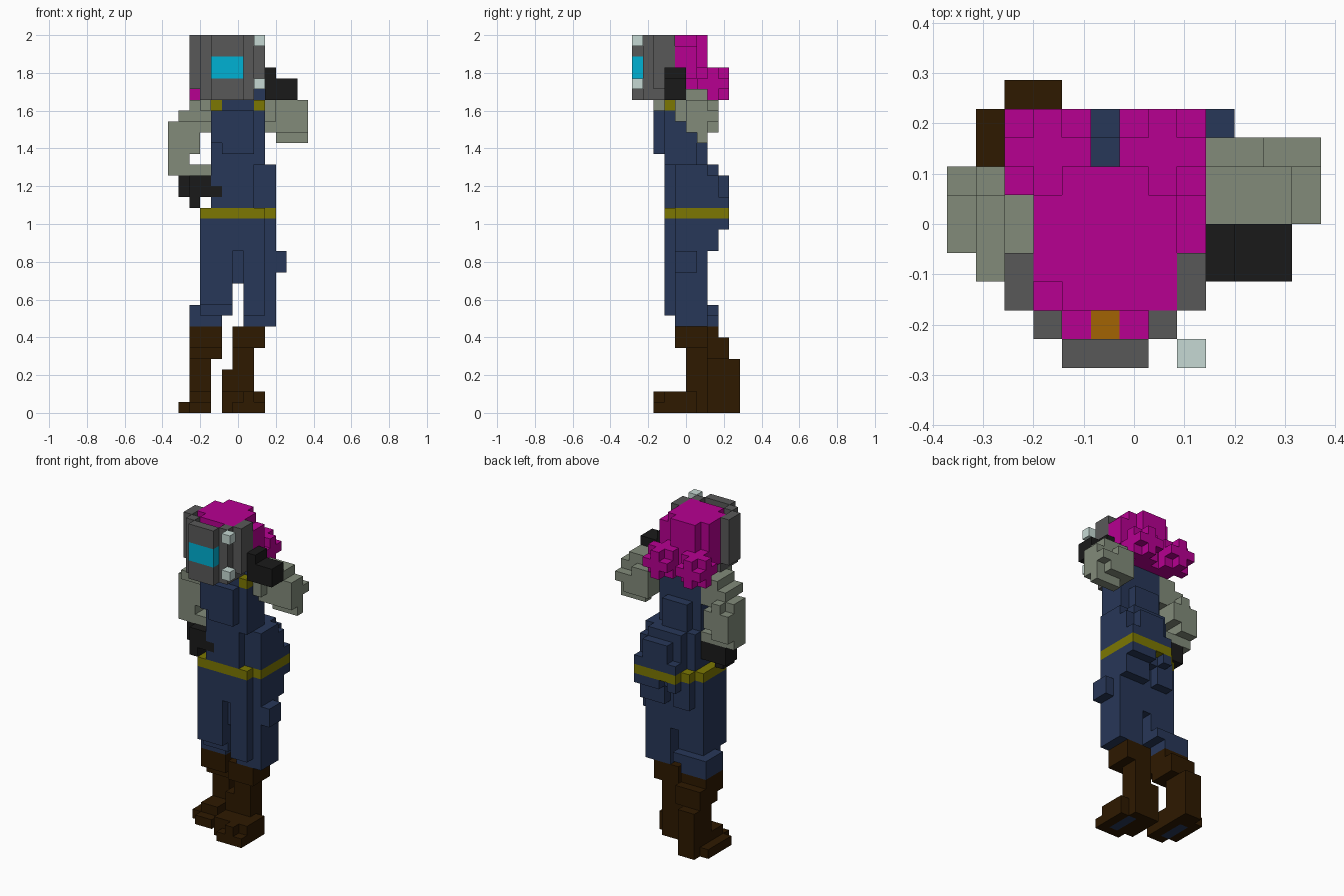
import bpy
import bmesh
from mathutils import Vector

cube = bpy.data.objects.get("Cube")
if cube:
    bpy.data.objects.remove(cube, do_unlink=True)

UNIT = 2 / 35                                   # edge of one block
CORNER = Vector((-6.5, -5, 0))                  # lowest corner, in blocks


def linear(c):
    c = c / 255
    return ((c + 0.055) / 1.055) ** 2.4 if c > 0.04 else c / 12.92


def material(name, r, g, b):
    mat = bpy.data.materials.new(name)
    mat.use_nodes = True
    color = (linear(r), linear(g), linear(b), 1)
    mat.diffuse_color = color
    shader = mat.node_tree.nodes["Principled BSDF"]
    shader.inputs["Base Color"].default_value = color
    shader.inputs["Roughness"].default_value = 0.9
    return mat


navy = material("navy cloth", 39, 55, 88)
brown = material("brown leather", 46, 25, 0)
sage = material("sage green sleeve", 130, 139, 122)
black = material("black glove", 26, 26, 26)
olive = material("olive yellow", 124, 119, 2)
grey = material("mask grey", 89, 89, 89)
cyan = material("visor cyan", 0, 177, 211)
silver = material("pale silver", 198, 217, 212)
magenta = material("magenta hair", 183, 0, 145)
tan = material("tan skin", 162, 100, 3)

blocks = {}                                     # cell -> part name
looks = {}                                      # part name -> material


def span(v):
    return range(v[0], v[1] + 1) if isinstance(v, tuple) else (v,)


def fill(part, mat, x, y, z):
    """Fill an inclusive range of cells; later parts replace earlier ones."""
    looks[part] = mat
    for i in span(x):
        for j in span(y):
            for k in span(z):
                blocks[i, j, k] = part


def ball(part, mat, x, y, z):
    """Three-cell cube without its eight corners."""
    for a in (-1, 0, 1):
        for b in (-1, 0, 1):
            for c in (-1, 0, 1):
                if a * b * c == 0:
                    fill(part, mat, x + a, y + b, z + c)


# Torso, chest and rounded hips
fill("torso", navy, x=(4, 8), y=(3, 5), z=(23, 28))
fill("torso", navy, x=(5, 7), y=6, z=(23, 25))
fill("torso", navy, x=(5, 8), y=(4, 5), z=29)
fill("chest", navy, x=(4, 7), y=2, z=(25, 27))
fill("chest", navy, x=(5, 7), y=2, z=24)
fill("waist", navy, x=(4, 7), y=(3, 6), z=(19, 22))
fill("waist", navy, x=(5, 9), y=(4, 6), z=(19, 22))
fill("waist", navy, x=(5, 8), y=7, z=(19, 22))
fill("waist", navy, x=9, y=7, z=(19, 21))
fill("waist", navy, x=(6, 8), y=8, z=(19, 21))
fill("waist", navy, x=(5, 9), y=8, z=19)
fill("hips", navy, x=(3, 8), y=(3, 6), z=(15, 17))
fill("hips", navy, x=9, y=(4, 6), z=(15, 17))
fill("hips", navy, x=(4, 9), y=7, z=17)
for x in ((4, 5), (7, 9)):
    fill("seat", navy, x=x, y=7, z=(15, 16))
for x in (5, (7, 9)):
    fill("seat", navy, x=x, y=8, z=17)

# Belt and collar straps
fill("belt", olive, x=(3, 8), y=(3, 6), z=18)
fill("belt", olive, x=9, y=(4, 6), z=18)
fill("belt", olive, x=(4, 9), y=7, z=18)
fill("belt", olive, x=(5, 9), y=8, z=18)
for x in (4, 8):
    fill("collar_strap", olive, x=x, y=3, z=28)

# Trouser legs, the right one trailing
fill("crotch", navy, x=6, y=(4, 6), z=(12, 14))
fill("right_leg", navy, x=(3, 5), y=(3, 6), z=(10, 14))
fill("right_leg", navy, x=(3, 5), y=(4, 7), z=9)
fill("right_leg", navy, x=2, y=(5, 7), z=9)
fill("right_leg", navy, x=(2, 4), y=(5, 7), z=8)
fill("left_leg", navy, x=(7, 8), y=(3, 6), z=(9, 14))
fill("left_leg", navy, x=(7, 8), y=(4, 6), z=8)
fill("left_leg", navy, x=9, y=(4, 6), z=(8, 14))
fill("hip_pouch", navy, x=10, y=(4, 5), z=(13, 14))

# Right boot, turned outward
fill("right_boot", brown, x=(2, 4), y=(5, 7), z=(6, 7))
fill("right_boot", brown, x=(2, 4), y=(6, 8), z=(5, 6))
fill("right_boot", brown, x=(2, 3), y=(7, 9), z=(0, 4))
fill("right_boot", brown, x=(2, 3), y=(5, 6), z=(0, 1))
fill("right_boot", brown, x=(2, 3), y=4, z=0)
fill("right_boot", brown, x=1, y=(5, 8), z=0)
fill("right_sole", navy, x=2, y=(5, 7), z=0)

# Left boot, planted in front
fill("left_boot", brown, x=(6, 8), y=(4, 6), z=(6, 7))
fill("left_boot", brown, x=(6, 7), y=(5, 6), z=(0, 5))
fill("left_boot", brown, x=5, y=(5, 6), z=(0, 3))
fill("left_boot", brown, x=(5, 8), y=(3, 4), z=(0, 1))
fill("left_boot", brown, x=(6, 8), y=2, z=0)
fill("left_boot", brown, x=7, y=2, z=1)
fill("left_boot", brown, x=8, y=5, z=(0, 1))
fill("left_sole", navy, x=7, y=(3, 5), z=0)

# Right arm with the hand on the hip
fill("right_sleeve", sage, x=3, y=(2, 5), z=28)
fill("right_sleeve", sage, x=2, y=(3, 5), z=28)
fill("right_sleeve", sage, x=(1, 3), y=(3, 5), z=27)
fill("right_sleeve", sage, x=(0, 3), y=(4, 5), z=26)
fill("right_sleeve", sage, x=1, y=6, z=26)
fill("right_sleeve", sage, x=(0, 2), y=(4, 6), z=(24, 25))
fill("right_sleeve", sage, x=(0, 1), y=(4, 6), z=23)
fill("right_sleeve", sage, x=(0, 3), y=(4, 5), z=22)
fill("right_glove", black, x=(1, 3), y=(4, 5), z=(20, 21))
fill("right_glove", black, x=(2, 3), y=3, z=(20, 21))
fill("right_glove", black, x=4, y=3, z=20)
fill("right_glove", black, x=2, y=(3, 4), z=19)

# Left arm raised toward the mask, with a rounded elbow
fill("left_sleeve", sage, x=9, y=4, z=(27, 28))
fill("left_sleeve", sage, x=(9, 12), y=(5, 6), z=(26, 28))
fill("left_sleeve", sage, x=(9, 12), y=7, z=27)
fill("left_sleeve", sage, x=(9, 10), y=7, z=28)
fill("left_sleeve", sage, x=(9, 11), y=7, z=26)
fill("left_sleeve", sage, x=(10, 12), y=6, z=25)
fill("left_sleeve", sage, x=(9, 11), y=(5, 6), z=29)
fill("left_glove", black, x=(9, 11), y=(3, 4), z=(29, 30))
fill("left_glove", black, x=9, y=(3, 4), z=31)

# Head of hair and two buns
fill("hair", magenta, x=(4, 7), y=(2, 5), z=(30, 34))
fill("hair", magenta, x=3, y=(3, 5), z=(30, 34))
fill("hair", magenta, x=3, y=2, z=(30, 33))
fill("hair", magenta, x=(4, 6), y=6, z=(29, 34))
fill("hair", magenta, x=8, y=(4, 5), z=(31, 33))
fill("hair", magenta, x=(4, 6), y=1, z=(30, 33))
fill("face", tan, x=5, y=1, z=(30, 33))
for x in (3, 7):
    ball("hair_bun", magenta, x, 7, 30)

# Stepped mask with a visor
fill("mask", grey, x=(4, 6), y=0, z=(29, 34))
for x in (3, 7):
    fill("mask", grey, x=x, y=1, z=(29, 34))
for x in (2, 8):
    fill("mask", grey, x=x, y=(2, 3), z=(30, 34))
fill("mask", grey, x=(4, 6), y=1, z=29)
fill("mask", grey, x=(3, 7), y=(2, 3), z=29)
fill("visor", cyan, x=(4, 6), y=0, z=(31, 32))
for z in (30, 34):
    fill("mask_knob", silver, x=8, y=0, z=z)


# Turn every part into an object made of its exposed block faces
AXES = [Vector(a) for a in ((1, 0, 0), (0, 1, 0), (0, 0, 1))]


def build(part, mat):
    bm = bmesh.new()
    for cell in [c for c, name in blocks.items() if name == part]:
        for n in range(3):
            for side in (-1, 1):
                out = AXES[n] * side
                if tuple(int(v) for v in Vector(cell) + out) in blocks:
                    continue
                u, v = AXES[(n + 1) % 3], AXES[(n + 2) % 3] * side
                mid = CORNER + Vector(cell) + Vector((1, 1, 1)) / 2 + out / 2
                ring = (-u - v, u - v, u + v, v - u)
                bm.faces.new([bm.verts.new((mid + p / 2) * UNIT) for p in ring])
    bmesh.ops.remove_doubles(bm, verts=bm.verts, dist=UNIT / 100)
    mesh = bpy.data.meshes.new(part)
    bm.to_mesh(mesh)
    bm.free()
    mesh.materials.append(mat)
    bpy.context.collection.objects.link(bpy.data.objects.new(part, mesh))


for part, mat in looks.items():
    build(part, mat)
